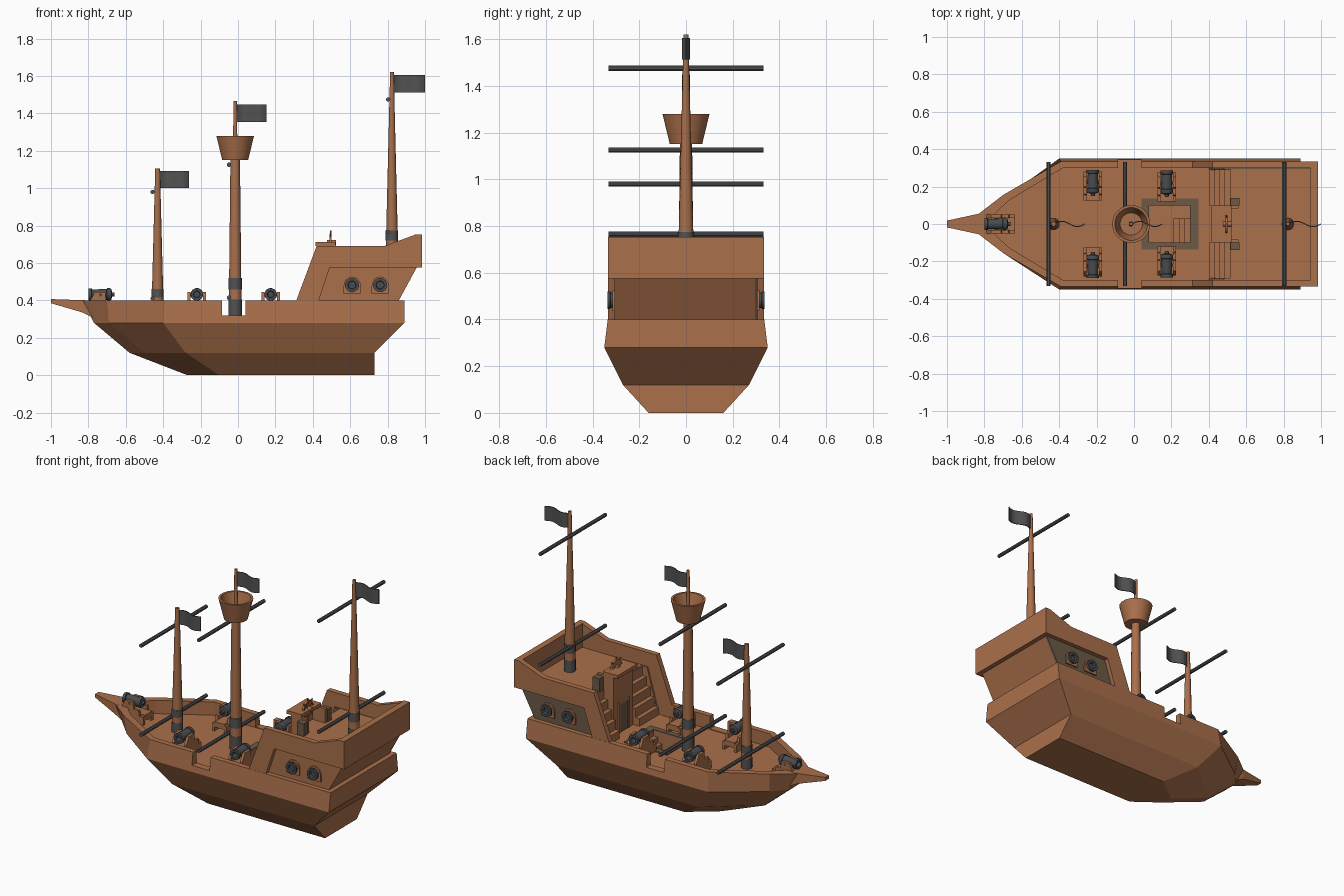
import bpy, bmesh, math
from mathutils import Matrix, Vector

cube = bpy.data.objects.get("Cube")
if cube:
    bpy.data.objects.remove(cube, do_unlink=True)


def material(name, rgb):
    m = bpy.data.materials.new(name)
    m.use_nodes = True
    m.diffuse_color = (*rgb, 1)
    m.node_tree.nodes["Principled BSDF"].inputs["Base Color"].default_value = (*rgb, 1)
    return m


WOOD = material("brown_wood", (0.40, 0.16, 0.07))
GREY = material("dark_grey", (0.085, 0.085, 0.085))
IRON = material("gun_iron", (0.065, 0.07, 0.078))
TRIM = material("shaded_wood", (0.15, 0.10, 0.062))


def finish(name, bm, mats, smooth=False):
    bmesh.ops.recalc_face_normals(bm, faces=bm.faces)
    me = bpy.data.meshes.new(name)
    bm.to_mesh(me)
    bm.free()
    for m in mats:
        me.materials.append(m)
    if smooth:
        for p in me.polygons:
            p.use_smooth = True
        me.set_sharp_from_angle(angle=math.radians(35))
    ob = bpy.data.objects.new(name, me)
    bpy.context.collection.objects.link(ob)
    return ob


def loft(bm, rings, caps=True, mat_of=lambda i: 0):
    rows = [[bm.verts.new(p) for p in r] for r in rings]
    n = len(rows[0])
    for i, (a, b) in enumerate(zip(rows, rows[1:])):
        for k in range(n):
            f = bm.faces.new((a[k], a[(k + 1) % n], b[(k + 1) % n], b[k]))
            f.material_index = mat_of(i)
    if caps:
        bm.faces.new(rows[0]).material_index = mat_of(0)
        bm.faces.new(rows[-1]).material_index = mat_of(len(rows) - 2)


def prism(name, profile, y0, y1, mat=WOOD):
    """Extrude an x-z profile along y."""
    bm = bmesh.new()
    loft(bm, [[(x, y, z) for x, z in profile] for y in (y0, y1)])
    return finish(name, bm, [mat])


def box(name, x0, x1, y0, y1, z0, z1, mat=WOOD):
    return prism(name, [(x0, z0), (x1, z0), (x1, z1), (x0, z1)], y0, y1, mat)


def lathe(name, profile, origin, axis=(0, 0, 1), mats=(WOOD,), mat_of=lambda i: 0, n=14, smooth=True):
    """Spin (radius, height) points about an axis."""
    bm = bmesh.new()
    loft(bm, [[(r * math.cos(2 * math.pi * (k + .5) / n), r * math.sin(2 * math.pi * (k + .5) / n), h)
               for k in range(n)] for r, h in profile], mat_of=mat_of)
    turn = Vector((0, 0, 1)).rotation_difference(Vector(axis)).to_matrix().to_4x4()
    bm.transform(Matrix.Translation(origin) @ turn)
    return finish(name, bm, mats, smooth)


def cut(ob, cutters):
    for c in cutters:
        c.hide_render = True
        mod = ob.modifiers.new("cut", "BOOLEAN")
        mod.operation, mod.solver, mod.object = "DIFFERENCE", "EXACT", c
    dg = bpy.context.evaluated_depsgraph_get()
    me = bpy.data.meshes.new_from_object(ob.evaluated_get(dg))
    ob.modifiers.clear()
    ob.data = me
    for c in cutters:
        bpy.data.objects.remove(c, do_unlink=True)


# Hull: each level lists bow, cheek, shoulder and stern
levels = [
    (0.00, [(-.27, .03), (-.22, .07), (-.10, .16), (.73, .16)]),
    (0.12, [(-.58, .03), (-.50, .09), (-.28, .27), (.73, .27)]),
    (0.28, [(-.77, .05), (-.69, .14), (-.40, .35), (.89, .35)]),
    (0.40, [(-.83, .055), (-.70, .155), (-.39, .335), (.89, .335)]),
    (0.40, [(-.77, .03), (-.67, .125), (-.38, .30), (.85, .30)]),
    (0.315, [(-.77, .03), (-.67, .125), (-.38, .30), (.85, .30)]),
]
bm = bmesh.new()
loft(bm, [[(x, y, z) for x, y in half] + [(x, -y, z) for x, y in reversed(half)] for z, half in levels])
hull = finish("hull", bm, [WOOD])
cut(hull, [box("gangway_cutter", -.085, .04, -.5, -.25, .319, .6),
           box("gangway_cutter", -.085, .04, .25, .5, .319, .6),
           box("hatch_cutter", .08, .30, -.10, .10, .18, .5)])

# Prow beam
bm = bmesh.new()
loft(bm, [[(x, -w, z0), (x, w, z0), (x, w, z1), (x, -w, z1)]
          for x, w, z0, z1 in [(-1, .018, .385, .407), (-.83, .055, .335, .401), (-.76, .06, .30, .40)]])
finish("prow", bm, [WOOD])

# Hatch frame and ladder steps
for x0, x1, y0, y1 in [(.04, .08, -.135, .135), (.30, .345, -.135, .135), (.08, .30, -.135, -.10), (.08, .30, .10, .135)]:
    box("hatch_frame", x0, x1, y0, y1, .31, .322, TRIM)
for i in range(3):
    box("hatch_step", .21 + i * .03, .30, -.10, .03, .17, .21 + i * .035)

# Aft cabin, raised bulwarks and stern wall
prism("cabin_body", [(.52, .31), (.52, .60), (.955, .60), (.955, .575), (.86, .40), (.86, .31)], -.295, .295)
panel = [(.40, .32), (.48, .60), (.955, .60), (.955, .575), (.86, .40), (.85, .32)]
bulwark = [(.31, .395), (.42, .69), (.78, .69), (.95, .752), (.985, .752), (.985, .575), (.49, .575), (.43, .395)]
for s in (-1, 1):
    prism("cabin_side_panel", panel, s * .29, s * .306, TRIM if s > 0 else WOOD)
    prism("bulwark", bulwark, s * .30, s * .334)
    # Gun ports with short barrels
    for x in (.61, .76):
        lathe("port_frame", [(.045, 0), (.045, .012)], (x, s * .303, .482), (0, s, 0))
        box("port_sill", x - .045, x + .045, s * .303, s * .315, .437, .48)
        lathe("port_gun", [(.033, 0), (.033, .02), (.038, .022), (.038, .032), (.022, .032), (.020, .015)],
              (x, s * .303, .482), (0, s, 0), (IRON,))
    # Stairs and newel posts
    for i in range(5):
        box("stair", .40 + i * .028, .53, s * .10, s * .295, .31, .365 + i * .058)
    box("stair_post", .515, .565, s * .10, s * .14, .59, .68, TRIM)
box("stern_wall", .945, .985, -.31, .31, .575, .752)

# Helm block with door, rail and wheel
box("helm_block", .445, .56, -.10, .10, .31, .60)
box("helm_front_rail", .445, .47, -.10, .10, .60, .70)
for s in (-1, 1):
    box("helm_side_rail", .445, .56, s * .082, s * .10, .60, .69)
box("helm_cap", .415, .52, -.10, .10, .69, .712)
box("door", .438, .446, -.045, .045, .32, .50, TRIM)
for y in (-.05, .045):
    box("door_frame", .434, .446, y, y + .01, .32, .51)
box("door_lintel", .434, .446, -.05, .055, .50, .515)
lathe("wheel_hub", [(.014, -.02), (.014, .03)], (.495, 0, .708), (1, 0, 0))
lathe("wheel_rim", [(.04, -.006), (.05, -.006), (.05, .006), (.04, .006), (.04, -.006)], (.495, 0, .708), (1, 0, 0))
for i in range(4):
    a = math.pi * i / 4
    d = Vector((0, math.cos(a), math.sin(a)))
    lathe("wheel_spoke", [(.005, -.065), (.005, .065)], (.495, 0, .708), d, n=6)


# Masts: grey bound foot, then a tapering pole
def mast(name, x, foot, band, top, r0, r1):
    h = band - foot
    prof = [(r0, 0), (r0, h * .45), (r0 * .96, h * .45), (r0 * .96, h * .7), (r0, h * .7), (r0, h),
            (r0 * .92, h), (r1, top - foot)]
    lathe(name, prof, (x, 0, foot), mats=(WOOD, GREY), mat_of=lambda i: 1 if i in (0, 1, 4, 5) else 0)


mast("fore_mast", -.43, .31, .46, 1.105, .033, .013)
mast("main_mast", -.015, .31, .52, 1.17, .036, .026)
mast("mizzen_mast", .823, .59, .775, 1.62, .034, .010)
lathe("main_top_pole", [(.013, 0), (.009, .31)], (-.015, 0, 1.155))
lathe("crows_nest", [(.07, 0), (.102, .13), (.088, .13), (.06, .025)], (-.015, 0, 1.15), n=20)

# Spars: one high and one low on every mast
for x, heights in [(-.457, (.98, .41)), (-.048, (1.125, .415)), (.803, (1.475, .765))]:
    for z in heights:
        lathe("spar", [(.012, -.332), (.012, .332)], (x, 0, z), (0, 1, 0), (GREY,), n=8, smooth=False)

# Waving flags
for x, z in [(-.425, 1.0), (-.01, 1.355), (.828, 1.512)]:
    length, steps = (.172 if x > .5 else .162), 12
    line = [(x + length * i / steps, .014 * math.sin(2 * math.pi * i / steps)) for i in range(steps + 1)]
    outline = [(a, b - .003) for a, b in line] + [(a, b + .003) for a, b in reversed(line)]
    bm = bmesh.new()
    loft(bm, [[(a, b, h) for a, b in outline] for h in (z, z + .093)])
    finish("flag", bm, [GREY])

# Deck guns on stepped carriages
BARREL = [(.010, -.075), (.012, -.062), (.030, -.058), (.034, -.05), (.034, -.035), (.030, -.033), (.027, .045),
          (.033, .047), (.033, .065), (.018, .065), (.016, .03)]


def cannon(x, y, angle):
    place = Matrix.Translation((x, y, 0)) @ Matrix.Rotation(angle, 4, "Z")
    parts = [lathe("cannon_barrel", BARREL, (0, 0, .432), (1, 0, 0), (IRON,)),
             lathe("cannon_trunnion", [(.009, -.05), (.009, .05)], (0, 0, .43), (0, 1, 0), (IRON,), n=8),
             box("carriage_bed", -.10, .05, -.035, .035, .34, .375)]
    cheek = [(-.10, .315), (.055, .315), (.055, .40), (.03, .445), (-.025, .445), (-.03, .40), (-.065, .40),
             (-.07, .365), (-.10, .365)]
    for s in (-1, 1):
        parts.append(prism("carriage_cheek", cheek, s * .033, s * .05))
    for p in parts:
        p.data.transform(place)


for s in (-1, 1):
    cannon(-.22, s * .225, s * math.pi / 2)
    cannon(.175, s * .22, s * math.pi / 2)
cannon(-.735, 0, math.pi)
